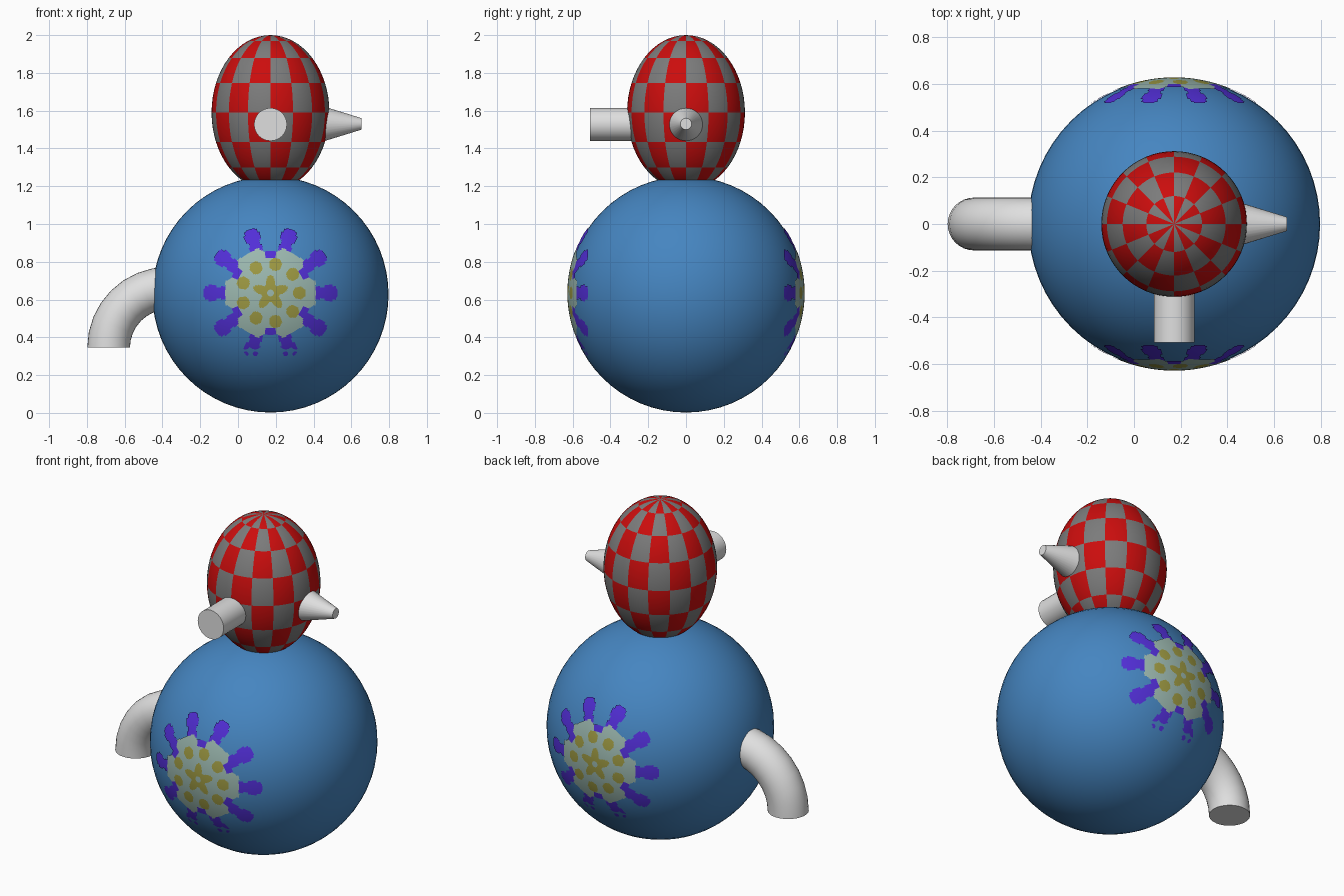
import bpy, bmesh, math
from mathutils import Vector, Matrix

if "Cube" in bpy.data.objects:
    bpy.data.objects.remove(bpy.data.objects["Cube"])

CX = 0.172          # shared vertical axis of body and head
BODY_R, BODY_Z = 0.625, 0.627
PI = math.pi


def material(name, rgb):
    m = bpy.data.materials.new(name)
    m.diffuse_color = (*rgb, 1)
    m.use_nodes = True
    m.node_tree.nodes["Principled BSDF"].inputs["Base Color"].default_value = m.diffuse_color
    return m


BLUE = material("body blue", (0.06, 0.235, 0.53))
RED = material("check red", (0.60, 0.004, 0.004))
GREY = material("check grey", (0.20, 0.20, 0.20))
WHITE = material("light grey", (0.74, 0.74, 0.74))
PURPLE = material("flower purple", (0.085, 0.028, 0.68))
PALE = material("flower pale green", (0.33, 0.48, 0.43))
OLIVE = material("flower olive", (0.34, 0.32, 0.055))


def finish(name, bm, mats):
    me = bpy.data.meshes.new(name)
    bm.to_mesh(me)
    bm.free()
    for m in mats:
        me.materials.append(m)
    ob = bpy.data.objects.new(name, me)
    bpy.context.collection.objects.link(ob)
    bpy.ops.object.select_all(action='DESELECT')
    ob.select_set(True)
    bpy.context.view_layer.objects.active = ob
    bpy.ops.object.shade_smooth_by_angle(angle=math.radians(40))
    return ob


def ball(segments, rings, radii, centre):
    bm = bmesh.new()
    bmesh.ops.create_uvsphere(bm, u_segments=segments, v_segments=rings, radius=1)
    bmesh.ops.transform(bm, matrix=Matrix.Translation(centre) @ Matrix.Diagonal((*radii, 1)), verts=bm.verts)
    return bm


def rod(name, start, end, r1, r2):
    start, end = Vector(start), Vector(end)
    d = end - start
    bm = bmesh.new()
    bmesh.ops.create_cone(bm, cap_ends=True, segments=32, radius1=r1, radius2=r2, depth=d.length)
    rot = d.to_track_quat('Z', 'Y').to_matrix().to_4x4()
    bmesh.ops.transform(bm, matrix=Matrix.Translation((start + end) / 2) @ rot, verts=bm.verts)
    return finish(name, bm, [WHITE])


# Round body
finish("body", ball(64, 32, (BODY_R,) * 3, (CX, 0, BODY_Z)), [BLUE])

# Egg-shaped head, checked 16 x 8 by longitude and latitude
HEAD = Vector((CX, 0, 1.59))
HR = Vector((0.312, 0.312, 0.41))
bm = ball(64, 32, HR, HEAD)
cell = PI / 8
for f in bm.faces:
    c = f.calc_center_median() - HEAD
    lat = math.atan2(c.z / HR.z, math.hypot(c.x, c.y) / HR.x)
    col = math.floor(math.atan2(c.y, c.x) / cell)
    f.material_index = (col + math.floor(lat / cell)) % 2
finish("head", bm, [RED, GREY])

# Front spout and tapered side spike on the head
rod("front_spout", (CX, -0.2, 1.527), (CX, -0.507, 1.527), 0.087, 0.087)
rod("side_spike", (0.38, 0, 1.53), (0.655, 0, 1.53), 0.115, 0.03)

# Bent tail: a quarter-circle tube that runs into the body
bm = bmesh.new()
BEND, TUBE, SIDES = 0.315, 0.113, 32
path = [(Vector((-0.37 - BEND * math.cos(t), 0, 0.345 + BEND * math.sin(t))),
         Vector((-math.cos(t), 0, math.sin(t)))) for t in [i * PI / 16 for i in range(9)]]
path.append((Vector((-0.25, 0, 0.345 + BEND)), Vector((0, 0, 1))))
loops = []
for p, n in path:
    loops.append([bm.verts.new(p + TUBE * (n * math.cos(a) + Vector((0, 1, 0)) * math.sin(a)))
                  for a in [k * 2 * PI / SIDES for k in range(SIDES)]])
for a, b in zip(loops, loops[1:]):
    for k in range(SIDES):
        j = (k + 1) % SIDES
        bm.faces.new((a[k], a[j], b[j], b[k]))
bm.faces.new(loops[0])
bm.faces.new(loops[-1])
bmesh.ops.recalc_face_normals(bm, faces=bm.faces)
finish("tail", bm, [WHITE])


def folded(r, a, n):
    """Fold a polar point into one of n equal sectors."""
    s = 2 * PI / n
    d = (a + s / 2) % s - s / 2
    return r * math.cos(d), abs(r * math.sin(d))


def flower_colour(r, a):
    """0 purple, 1 pale, 2 olive, None for bare body."""
    u, v = folded(r, a, 9)
    if math.hypot(u - 0.153, v) < 0.034:
        return 2
    if 0.018 < r < 0.07 + 0.025 * math.cos(5 * (a - PI / 2)):
        return 2
    u, v = folded(r, a, 6)
    if r < 0.185 or (u < 0.24 and v < 0.085 - 0.6 * abs(u - 0.2)):
        return 1
    u, v = folded(r, a, 10)
    if r < 0.225 or (u < 0.3 and v < 0.032) or math.hypot((u - 0.312) * 0.95, v) < 0.043:
        return 0
    return None


# Painted flowers, thin curved patches on front and back of the body
def flower(name, side):
    bm = bmesh.new()
    rings, segs, reach, lift = 60, 180, 0.36, BODY_R + 0.003

    def point(i, k):
        r, a = reach * i / rings, 2 * PI * k / segs
        return bm.verts.new((CX + r * math.cos(a), side * math.sqrt(lift ** 2 - r * r),
                             BODY_Z + 0.008 + r * math.sin(a)))
    grid = [[point(i, k) for k in range(segs)] for i in range(1, rings + 1)]
    for i in range(rings - 1):
        for k in range(segs):
            c = flower_colour(reach * (i + 1.5) / rings, 2 * PI * (k + 0.5) / segs)
            if c is None:
                continue
            j = (k + 1) % segs
            quad = [grid[i][k], grid[i + 1][k], grid[i + 1][j], grid[i][j]]
            f = bm.faces.new(quad if side < 0 else quad[::-1])
            f.material_index = c
    centre = bm.faces.new(grid[0] if side < 0 else grid[0][::-1])
    centre.material_index = 1
    bmesh.ops.delete(bm, geom=[v for v in bm.verts if not v.link_faces], context='VERTS')
    finish(name, bm, [PURPLE, PALE, OLIVE])


flower("front_flower", -1)
flower("back_flower", 1)
